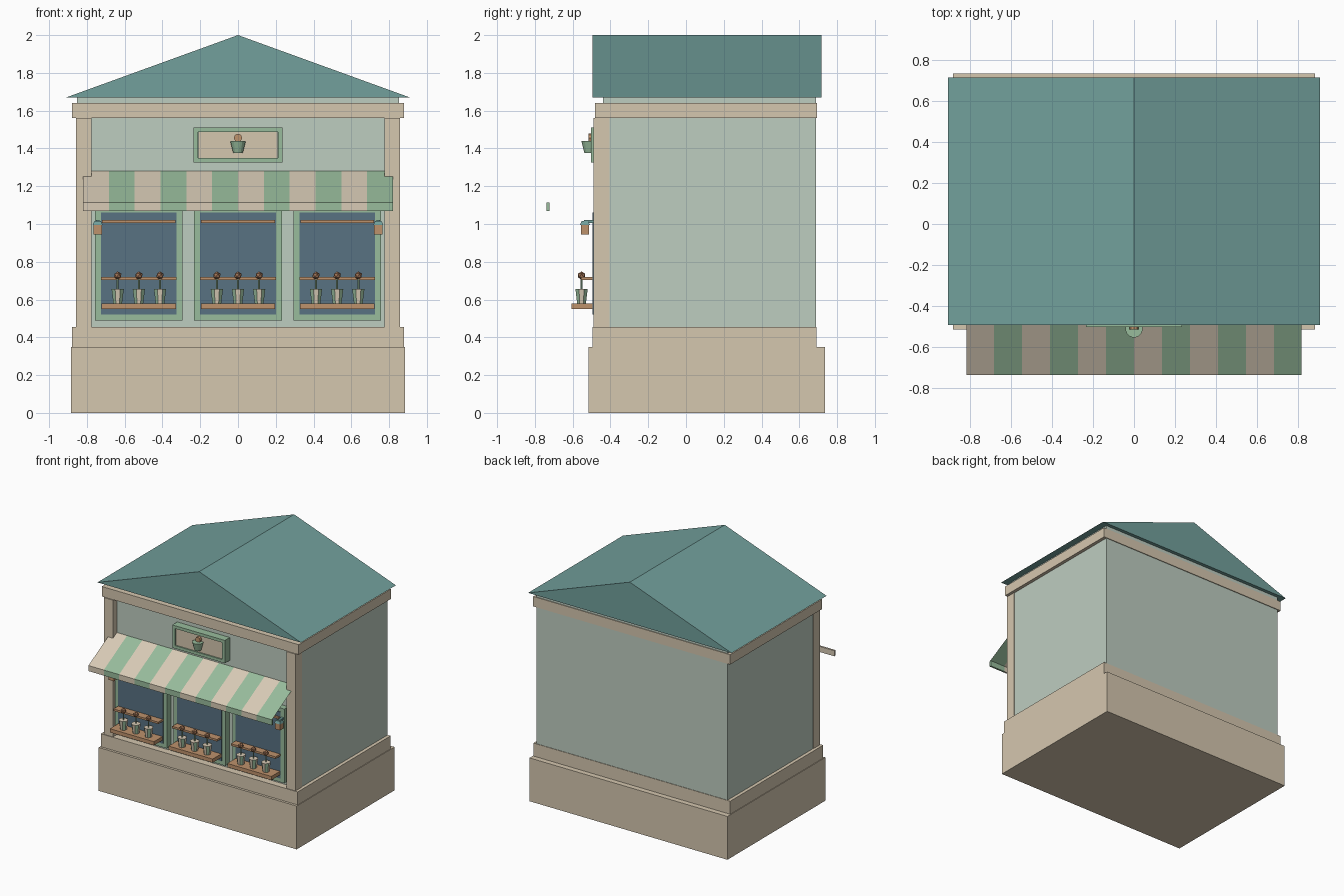
import bpy, bmesh, math
from mathutils import Matrix, Vector

if "Cube" in bpy.data.objects:
    bpy.data.objects.remove(bpy.data.objects["Cube"])


def material(name, rgb):
    """Flat colour given in 0-255 screen values, stored linear."""
    lin = [((c / 255 + 0.055) / 1.055) ** 2.4 for c in rgb]
    m = bpy.data.materials.new(name)
    m.use_nodes = True
    m.diffuse_color = (*lin, 1)
    m.node_tree.nodes["Principled BSDF"].inputs["Base Color"].default_value = (*lin, 1)
    return m


stone = material("sandstone", (213, 199, 175))
wall = material("pale_green_wall", (190, 205, 192))
green = material("leaf_green", (152, 188, 156))
cream = material("cream", (216, 203, 182))
teal = material("teal_roof", (114, 160, 156))
blue = material("window_blue", (88, 114, 130))
wood = material("warm_wood", (190, 146, 108))
bloom = material("flower_brown", (160, 115, 85))


def finish(name, bm, *mats):
    bmesh.ops.recalc_face_normals(bm, faces=bm.faces)
    me = bpy.data.meshes.new(name)
    bm.to_mesh(me)
    bm.free()
    for m in mats:
        me.materials.append(m)
    ob = bpy.data.objects.new(name, me)
    bpy.context.collection.objects.link(ob)
    return ob


def box(name, x, y, z, mat):
    """Box from (min, max) pairs."""
    bm = bmesh.new()
    size = [b - a for a, b in (x, y, z)]
    mid = [(a + b) / 2 for a, b in (x, y, z)]
    bmesh.ops.create_cube(bm, size=1, matrix=Matrix.Translation(mid) @ Matrix.Diagonal((*size, 1)))
    return finish(name, bm, mat)


def cone(name, base, r1, r2, h, sides, mats, axis="Z"):
    """Tapered drum; side faces alternate through the given materials."""
    bm = bmesh.new()
    turn = Matrix.Rotation(math.pi / 2, 4, "X") if axis == "Y" else Matrix.Rotation(math.pi / sides, 4, "Z")
    bmesh.ops.create_cone(bm, cap_ends=True, segments=sides, radius1=r1, radius2=r2, depth=h,
                          matrix=Matrix.Translation(Vector(base) + Vector((0, 0, h / 2))) @ turn)
    for f in bm.faces:
        c = f.calc_center_median() - Vector(base)
        if len(f.verts) == 4:
            f.material_index = round(math.atan2(c.y, c.x) / math.tau * sides) % len(mats)
    return finish(name, bm, *mats)


def frame(name, cx, w, z, y, t, mat):
    """Four bars around an opening."""
    for side, s in (("left", 1), ("right", -1)):
        box(f"{name}_{side}", sorted((cx + s * w, cx + s * (w - t))), y, z, mat)
    inner = (cx - w + t, cx + w - t)
    box(f"{name}_sill", inner, y, (z[0], z[0] + t), mat)
    box(f"{name}_head", inner, y, (z[1] - t, z[1]), mat)


# Base, walls and cornice
box("foundation", (-0.885, 0.885), (-0.515, 0.735), (0, 0.35), stone)
box("plinth", (-0.88, 0.88), (-0.495, 0.692), (0.35, 0.455), stone)
box("walls", (-0.853, 0.853), (-0.44, 0.688), (0.455, 1.67), wall)
box("cornice", (-0.88, 0.88), (-0.482, 0.694), (1.56, 1.64), stone)
for side, s in (("left", 1), ("right", -1)):
    box(f"{side}_pilaster", sorted((s * 0.775, s * 0.857)), (-0.49, -0.405), (0.455, 1.56), stone)

# Gable roof
bm = bmesh.new()
tri = [bm.verts.new((x, -0.495, z)) for x, z in ((-0.91, 1.67), (0.91, 1.67), (0, 2))]
end = bmesh.ops.extrude_face_region(bm, geom=[bm.faces.new(tri)])
bmesh.ops.translate(bm, vec=(0, 1.212, 0), verts=[v for v in end["geom"] if isinstance(v, bmesh.types.BMVert)])
if len(bm.faces) < 5:
    bm.faces.new(tri)
finish("roof", bm, teal)

# Striped awning with a hanging valance
bm = bmesh.new()
profile = [(-0.44, 1.28), (-0.738, 1.115), (-0.738, 1.07), (-0.723, 1.07), (-0.723, 1.115)]
stripes = 12
cols = [[bm.verts.new((-0.82 + 1.64 * i / stripes, y, z)) for y, z in profile] for i in range(stripes + 1)]
for i, (a, b) in enumerate(zip(cols, cols[1:])):
    for j, k in ((0, 1), (1, 2), (2, 3), (3, 4), (4, 1)):
        bm.faces.new((a[j], a[k], b[k], b[j])).material_index = i % 2
bm.faces.new(cols[0][1:])
bm.faces.new(cols[-1][1:]).material_index = 1
finish("awning", bm, cream, green)

# Sign with a flowerpot emblem
box("sign_panel", (-0.21, 0.21), (-0.493, -0.44), (1.345, 1.49), stone)
frame("sign_frame", 0, 0.235, (1.325, 1.51), (-0.503, -0.44), 0.024, green)
cone("sign_pot", (0, -0.513, 1.375), 0.025, 0.042, 0.065, 16, [green])
cone("sign_flower", (0, -0.495, 1.436), 0.022, 0.022, 0.04, 8, [wood], "Y")

# Three shop windows with shelves and potted flowers
for place, cx in (("right", -0.525), ("middle", 0), ("left", 0.525)):
    frame(f"{place}_window_frame", cx, 0.232, (0.49, 1.09), (-0.49, -0.44), 0.032, green)
    box(f"{place}_window_glass", (cx - 0.2, cx + 0.2), (-0.495, -0.445), (0.522, 1.06), blue)
    box(f"{place}_curtain_rail", (cx - 0.195, cx + 0.195), (-0.51, -0.49), (1.006, 1.02), wood)
    box(f"{place}_upper_shelf", (cx - 0.2, cx + 0.2), (-0.555, -0.49), (0.704, 0.72), wood)
    box(f"{place}_lower_shelf", (cx - 0.197, cx + 0.197), (-0.605, -0.49), (0.55, 0.58), wood)
    for n in (-1, 0, 1):
        spot = (cx + n * 0.112, -0.553)
        cone(f"{place}_pot", (*spot, 0.58), 0.025, 0.035, 0.075, 8, [cream, green])
        cone(f"{place}_stem", (*spot, 0.65), 0.005, 0.005, 0.07, 6, [green])
        bm = bmesh.new()
        bmesh.ops.create_icosphere(bm, subdivisions=1, radius=0.022, matrix=Matrix.Translation((*spot, 0.727)))
        finish(f"{place}_flower", bm, bloom)

# Wall lanterns on brackets
for side, s in (("left", 1), ("right", -1)):
    x = s * 0.743
    box(f"{side}_lantern", (x - 0.023, x + 0.023), (-0.557, -0.513), (0.945, 0.995), wood)
    cone(f"{side}_lantern_cap", (x, -0.535, 0.995), 0.037, 0.025, 0.02, 4, [teal])
    box(f"{side}_lantern_bracket", (x - 0.01, x + 0.01), (-0.54, -0.485), (1.005, 1.02), teal)
